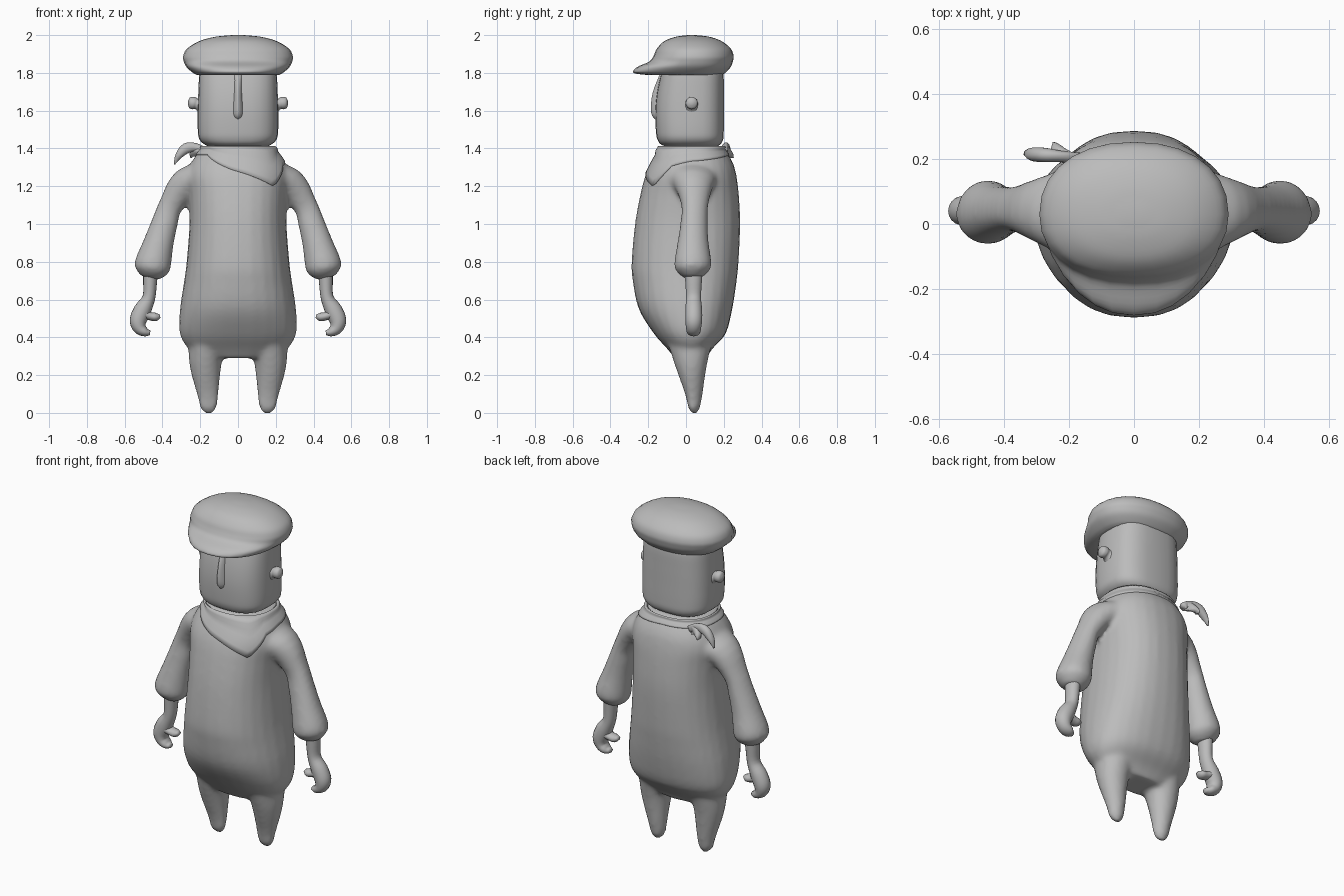
import bpy, bmesh, math
from mathutils import Vector

grey = bpy.data.materials.new("plain grey")
grey.diffuse_color = (0.5, 0.5, 0.5, 1)


def shape(a, p):
    c, s = math.cos(a), math.sin(a)
    return (math.copysign(abs(c) ** (2 / p), c), math.copysign(abs(s) ** (2 / p), s))


def smooth_rows(rows, steps):
    # Catmull-Rom interpolation through the cross-section rows
    rows = [Vector(r) for r in rows]
    ext = [2 * rows[0] - rows[1]] + rows + [2 * rows[-1] - rows[-2]]
    out = []
    for i in range(1, len(ext) - 2):
        a, b, c, d = ext[i - 1:i + 3]
        for k in range(steps):
            t = k / steps
            out.append(0.5 * (2 * b + (c - a) * t + (2 * a - 5 * b + 4 * c - d) * t * t
                              + (3 * b - a - 3 * c + d) * t ** 3))
    return out + [rows[-1]]


def loft(bm, rows, cy=0.03, p=2.0, side=1, seg=28, steps=4):
    # rows: x, z, radius in the xz plane, front y, back y
    rows = smooth_rows(rows, steps)
    rings = []
    for i, (x, z, r, yf, yb) in enumerate(rows):
        a, b = rows[max(i - 1, 0)], rows[min(i + 1, len(rows) - 1)]
        t = Vector((b[0] - a[0], b[1] - a[1])).normalized()
        ring = []
        for k in range(seg):
            u, v = shape(2 * math.pi * k / seg, p)
            y = cy + v * (yb - cy if v > 0 else cy - yf)
            ring.append(bm.verts.new((side * (x + t.y * r * u), y, z - t.x * r * u)))
        rings.append(ring)
    for a, b in zip(rings, rings[1:]):
        for k in range(seg):
            n = (k + 1) % seg
            bm.faces.new((a[k], a[n], b[n], b[k]))
    bm.faces.new(rings[0])
    bm.faces.new(rings[-1])


def finish(bm, name):
    bmesh.ops.recalc_face_normals(bm, faces=bm.faces)
    for f in bm.faces:
        f.smooth = True
    me = bpy.data.meshes.new(name)
    bm.to_mesh(me)
    bm.free()
    me.materials.append(grey)
    ob = bpy.data.objects.new(name, me)
    bpy.context.collection.objects.link(ob)
    return ob


def part(name, *args, **kw):
    bm = bmesh.new()
    loft(bm, *args, **kw)
    return finish(bm, name)


# Coat: torso, sleeves and legs fused into one smooth skin
torso = [(0, .29, .17, -.06, .11), (0, .34, .26, -.10, .14), (0, .42, .308, -.17, .21),
         (0, .55, .307, -.25, .245), (0, .7, .285, -.282, .268), (0, .8, .272, -.288, .278),
         (0, 1.0, .257, -.27, .287), (0, 1.15, .26, -.243, .28), (0, 1.25, .27, -.217, .268),
         (0, 1.32, .25, -.185, .25), (0, 1.38, .21, -.15, .215), (0, 1.41, .18, -.13, .19)]
sleeve = [(.14, 1.26, .07, -.15, .20), (.27, 1.215, .085, -.07, .15), (.355, 1.1, .064, -.025, .118),
          (.39, 1.0, .07, -.03, .115), (.42, .9, .08, -.045, .12), (.45, .79, .096, -.062, .135),
          (.458, .75, .086, -.05, .12), (.465, .715, .05, -.01, .08)]
leg = [(.165, .38, .10, -.10, .14), (.172, .25, .084, -.058, .11), (.16, .1, .056, -.005, .088),
       (.157, .03, .043, .012, .075), (.157, -.002, .022, .03, .06)]
bm = bmesh.new()
loft(bm, torso, p=2.3)
for s in (1, -1):
    loft(bm, sleeve, side=s)
    loft(bm, leg, side=s)
coat = finish(bm, "coat")
mod = coat.modifiers.new("fuse", 'REMESH')
mod.mode = 'VOXEL'
mod.voxel_size = 0.014
mod.use_smooth_shade = True
mod = coat.modifiers.new("soften", 'SMOOTH')
mod.factor = 0.5
mod.iterations = 5

# Head and nose ridge
part("head", [(0, 1.40, .12, -.07, .14), (0, 1.42, .175, -.13, .18), (0, 1.45, .205, -.152, .197),
              (0, 1.5, .213, -.16, .2), (0, 1.6, .213, -.163, .2), (0, 1.7, .21, -.153, .2),
              (0, 1.8, .204, -.13, .198), (0, 1.85, .19, -.11, .18)], p=2.8)
part("nose", [(0, 1.55, .015, -.158, -.12), (0, 1.575, .035, -.18, -.12), (0, 1.62, .034, -.186, -.12),
              (0, 1.7, .026, -.175, -.12), (0, 1.79, .02, -.14, -.12)], cy=-.13, p=1.5)

# Ears, forearms with curled hands, and thumbs
for s, tag in ((1, "left"), (-1, "right")):
    part(tag + "_ear", [(.19, 1.63, .06, -.02, .08), (.215, 1.635, .03, 0, .06),
                        (.235, 1.64, .033, -.003, .063), (.255, 1.64, .029, .002, .058),
                        (.265, 1.64, .01, .02, .04)], side=s, seg=16)
    part(tag + "_hand", [(.462, .76, .04, -.01, .09), (.465, .70, .037, -.005, .085),
                         (.472, .61, .034, 0, .08), (.505, .545, .046, -.004, .086),
                         (.528, .49, .045, -.004, .086), (.52, .45, .036, 0, .08),
                         (.492, .428, .024, .005, .075), (.465, .424, .012, .02, .055)],
         cy=.04, side=s, seg=18)
    part(tag + "_thumb", [(.51, .53, .03, 0, .08), (.465, .512, .022, .008, .072),
                          (.435, .508, .022, .01, .07), (.413, .513, .01, .025, .055)],
         cy=.04, side=s, seg=14)

# Flat cap with a short peak
part("cap", [(0, 1.788, .215, -.20, .19), (0, 1.80, .238, -.278, .208), (0, 1.83, .272, -.26, .236),
             (0, 1.86, .287, -.195, .248), (0, 1.89, .29, -.172, .252), (0, 1.93, .268, -.153, .236),
             (0, 1.97, .20, -.112, .185), (0, 1.992, .115, -.05, .12), (0, 2.0, .03, .01, .05)], p=2.2)

# Neckerchief: a thin band over the shoulders that drops to a point at the front
edge = [(0, 1.335), (60, 1.36), (90, 1.37), (180, 1.37), (225, 1.37), (270, 1.28),
        (312, 1.20), (335, 1.31), (360, 1.335)]


def lookup(table, v):
    for a, b in zip(table, table[1:]):
        if v <= b[0]:
            f = (v - a[0]) / (b[0] - a[0])
            return [p + (q - p) * f for p, q in zip(a, b)]
    return list(table[-1])


profile = [(r[1], r[2], r[3], r[4]) for r in smooth_rows(torso, 4)]
bm = bmesh.new()
cols = []
for k in range(72):
    low = lookup(edge, k * 5)[1]
    col = []
    for j in range(7):
        z = low + (1.412 - low) * j / 6
        _, r, yf, yb = lookup(profile, z)
        u, v = shape(math.radians(k * 5), 2.3)
        d = 0.006 + (0.012 if j > 4 else 0)
        y = .03 + v * ((yb - .03 if v > 0 else .03 - yf) + d)
        col.append(bm.verts.new((u * (r + d), y, z)))
    cols.append(col)
for k in range(72):
    a, b = cols[k], cols[(k + 1) % 72]
    for j in range(6):
        bm.faces.new((a[j], b[j], b[j + 1], a[j + 1]))
scarf = finish(bm, "neckerchief")
mod = scarf.modifiers.new("cloth", 'SOLIDIFY')
mod.thickness = 0.015

# Knot tails behind the shoulder
part("long_tail", [(-.17, 1.38, .02, .18, .22), (-.22, 1.405, .022, .19, .225), (-.275, 1.40, .028, .19, .235),
                   (-.315, 1.36, .018, .195, .235), (-.337, 1.315, .003, .215, .225)], cy=.212, seg=14)
part("short_tail", [(-.18, 1.375, .02, .18, .21), (-.215, 1.385, .024, .185, .235),
                    (-.24, 1.37, .018, .215, .25), (-.25, 1.35, .003, .248, .254)], cy=.22, seg=14)
